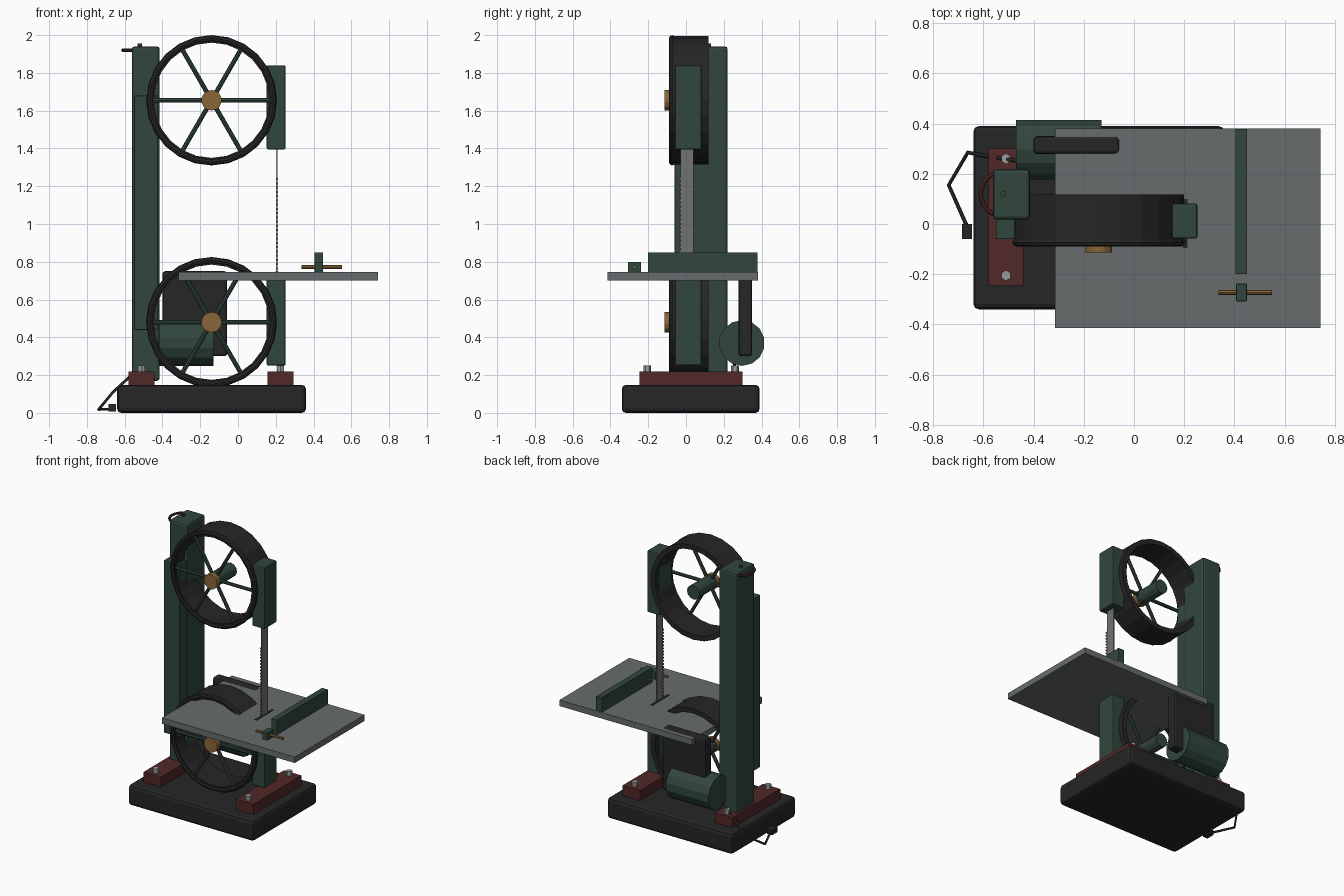
import bpy, bmesh, math
from mathutils import Vector, Matrix

if "Cube" in bpy.data.objects:
    bpy.data.objects.remove(bpy.data.objects["Cube"])


def mat(name, rgb):
    m = bpy.data.materials.new(name)
    m.diffuse_color = (*rgb, 1)
    m.use_nodes = True
    m.node_tree.nodes["Principled BSDF"].inputs["Base Color"].default_value = m.diffuse_color
    return m


GREEN = mat("dark green paint", (0.031, 0.062, 0.047))
BLACK = mat("black iron", (0.019, 0.019, 0.019))
RED = mat("oxide red", (0.085, 0.021, 0.021))
STEEL = mat("table steel", (0.135, 0.15, 0.15))
BLADE = mat("blade steel", (0.17, 0.17, 0.18))
BOLT = mat("bolt steel", (0.32, 0.34, 0.34))
BRASS = mat("brass", (0.25, 0.13, 0.04))


def finish(bm, name, m):
    bmesh.ops.recalc_face_normals(bm, faces=bm.faces)
    me = bpy.data.meshes.new(name)
    bm.to_mesh(me)
    bm.free()
    me.materials.append(m)
    o = bpy.data.objects.new(name, me)
    bpy.context.collection.objects.link(o)
    return o


def box(name, m, x, y, z, bevel=0):
    """Box from (min, max) ranges."""
    bm = bmesh.new()
    bmesh.ops.create_cube(bm, size=1)
    for v in bm.verts:
        for i, r in enumerate((x, y, z)):
            v.co[i] = r[0] if v.co[i] < 0 else r[1]
    if bevel:
        bmesh.ops.bevel(bm, geom=bm.edges[:], offset=bevel, segments=2,
                        profile=0.5, affect='EDGES')
    return finish(bm, name, m)


def rod(name, m, a, b, r, n=12):
    """Cylinder between two points."""
    a, b = Vector(a), Vector(b)
    d = b - a
    bm = bmesh.new()
    M = Matrix.Translation((a + b) / 2) @ d.to_track_quat('Z', 'Y').to_matrix().to_4x4()
    bmesh.ops.create_cone(bm, cap_ends=True, segments=n, radius1=r, radius2=r,
                          depth=d.length, matrix=M)
    return finish(bm, name, m)


def lathe(name, m, profile, centre, n, axis='Y'):
    """Closed (radius, height) profile swept round an axis."""
    bm = bmesh.new()
    rings = []
    for i in range(n):
        t = 2 * math.pi * i / n
        c, s = math.cos(t), math.sin(t)
        rings.append([bm.verts.new(Vector(centre) + (Vector((r * c, h, r * s)) if axis == 'Y'
                      else Vector((r * c, r * s, h)))) for r, h in profile])
    k = len(profile)
    for i in range(n):
        p, q = rings[i], rings[(i + 1) % n]
        for j in range(k):
            bm.faces.new((p[j], p[(j + 1) % k], q[(j + 1) % k], q[j]))
    return finish(bm, name, m)


def circle(R, h, r, n):
    return [(R + r * math.cos(2 * math.pi * i / n), h + r * math.sin(2 * math.pi * i / n))
            for i in range(n)]


# base, feet and hex bolts
box("base", BLACK, (-0.64, 0.36), (-0.34, 0.39), (0, 0.148), 0.022)
for side, x in (("left", -0.51), ("right", 0.225)):
    box(side + "_foot", RED, (x - 0.069, x + 0.069), (-0.245, 0.3), (0.14, 0.22))
    for y in (-0.205, 0.26):
        rod(side + "_foot_bolt", BOLT, (x, y, 0.21), (x, y, 0.252), 0.021, 6)

# column and front spine
box("column", GREEN, (-0.562, -0.415), (0.018, 0.22), (0.17, 1.94), 0.014)
box("front_spine", GREEN, (-0.55, -0.425), (-0.06, 0.03), (0.44, 1.68), 0.004)

# two band wheels: wide rim, front lip, spokes, axle, hub cap
for pos, z in (("upper", 1.655), ("lower", 0.48)):
    x = -0.14
    lathe(pos + "_wheel_rim", BLACK,
          [(0.305, -0.08), (0.34, -0.08), (0.34, 0.118), (0.305, 0.118)], (x, 0, z), 24)
    lathe(pos + "_wheel_lip", BLACK, circle(0.328, -0.073, 0.017, 8), (x, 0, z), 24)
    for i in range(6):
        t = math.radians(60 * i)
        rod(pos + "_wheel_spoke", GREEN, (x, -0.065, z),
            (x + 0.315 * math.cos(t), -0.065, z + 0.315 * math.sin(t)), 0.012, 8)
    rod(pos + "_axle", GREEN, (x, -0.085, z), (x, 0.117, z), 0.05, 12)
    rod(pos + "_hub_cap", BRASS, (x, -0.113, z), (x, -0.08, z), 0.054, 14)

# blade guards
box("upper_blade_guard", GREEN, (0.152, 0.252), (-0.058, 0.082), (1.395, 1.84), 0.008)
box("lower_blade_guard", GREEN, (0.152, 0.252), (-0.058, 0.082), (0.25, 0.71), 0.008)

# blade with teeth along its front edge
box("blade", BLADE, (0.203, 0.209), (-0.03, 0.04), (0.45, 1.66))
for i in range(22):
    z = 0.765 + i * 0.0225
    box("blade_tooth", BLADE, (0.201, 0.213), (-0.038, -0.029), (z - 0.005, z + 0.005))

# table, dark blade slot, fence and fence clamp
box("table", STEEL, (-0.315, 0.742), (-0.415, 0.38), (0.702, 0.745))
box("blade_slot", BLACK, (0.196, 0.214), (-0.095, 0.1), (0.741, 0.748))
box("fence", GREEN, (0.405, 0.45), (-0.2, 0.378), (0.74, 0.85))
box("fence_clamp", GREEN, (0.407, 0.45), (-0.308, -0.237), (0.744, 0.8), 0.004)
rod("fence_clamp_bar", BRASS, (0.336, -0.272, 0.772), (0.55, -0.272, 0.772), 0.01, 8)

# motor and belt cover
rod("motor", GREEN, (-0.47, 0.296, 0.37), (-0.13, 0.296, 0.37), 0.121, 14)
box("belt_cover", BLACK, (-0.4, -0.057), (0.278, 0.35), (0.3, 0.75), 0.014)

# tension handwheel and its stud
lathe("tension_handwheel", RED, circle(0.09, 0, 0.009, 8), (-0.52, 0.12, 1.92), 24, 'Z')
rod("tension_stud", GREEN, (-0.52, 0.12, 1.9), (-0.52, 0.12, 1.955), 0.012, 8)

# power cord and plug
cu = bpy.data.curves.new("power_cord", 'CURVE')
cu.dimensions = '3D'
cu.bevel_depth = 0.008
cu.bevel_resolution = 1
cu.use_fill_caps = True
pts = [(-0.665, -0.01, 0.02), (-0.738, 0.155, 0.018), (-0.662, 0.285, 0.11),
       (-0.575, 0.268, 0.19), (-0.45, 0.25, 0.29)]
sp = cu.splines.new('POLY')
sp.points.add(len(pts) - 1)
for p, c in zip(sp.points, pts):
    p.co = (*c, 1)
cu.materials.append(BLACK)
bpy.context.collection.objects.link(bpy.data.objects.new("power_cord", cu))
box("plug", BLACK, (-0.685, -0.645), (-0.06, 0.0), (0.008, 0.046))
